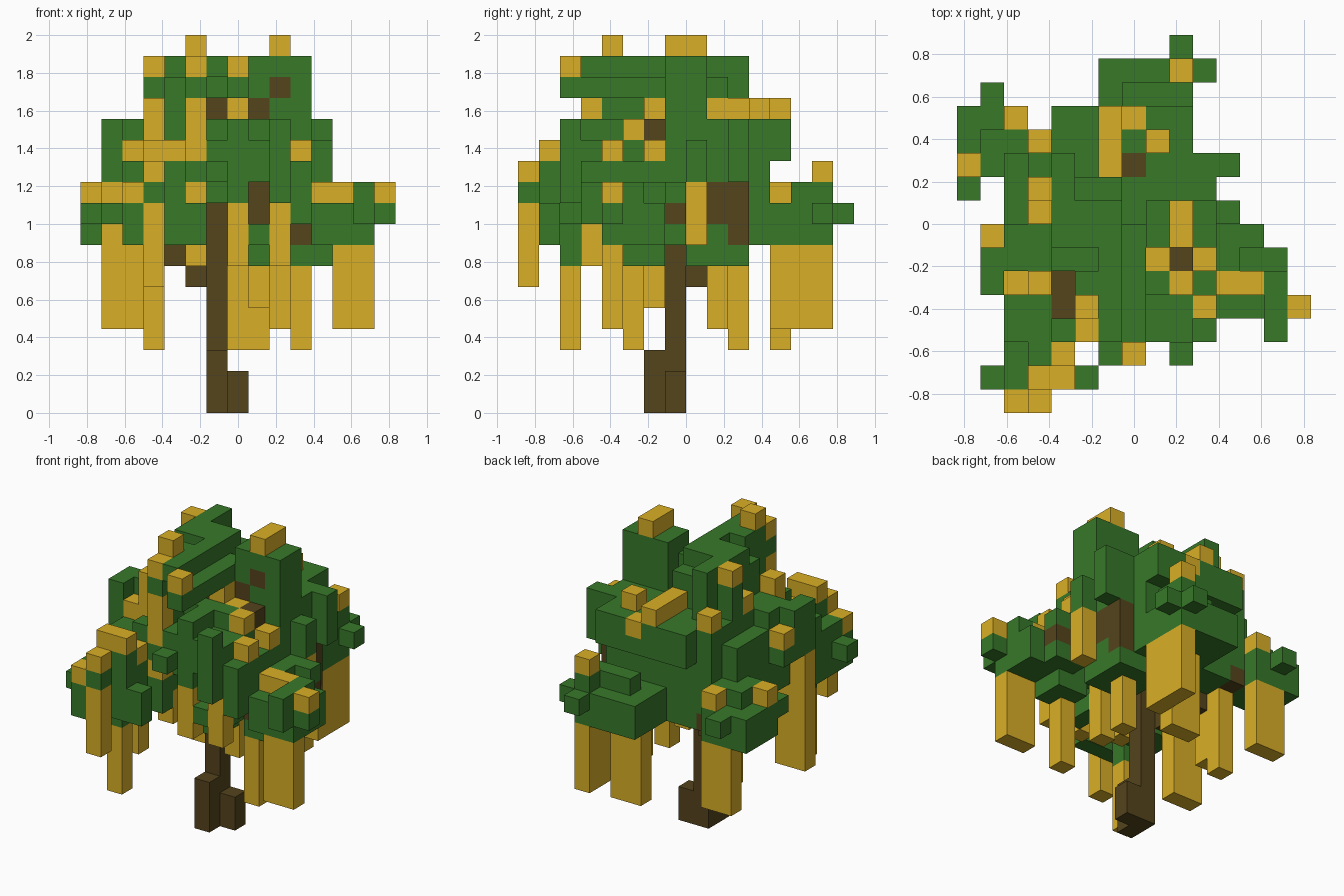
import bpy
import bmesh
from mathutils import Vector

if "Cube" in bpy.data.objects:
    bpy.data.objects.remove(bpy.data.objects["Cube"], do_unlink=True)

CELL = 2 / 18
cells = {}   # grid cell -> part name


def span(value):
    low, high = value if isinstance(value, tuple) else (value, value)
    return range(low, high + 1)


def fill(part, x, y, z):
    for i in span(x):
        for j in span(y):
            for k in span(z):
                cells[i, j, k] = part


def leaf(x, y, z):
    fill("foliage", x, y, z)


def vine(x, y, z):
    fill("hanging_vines", x, y, z)


def bloom(x, y, z):
    fill("blossoms", x, y, z)


def wood(x, y, z):
    fill("trunk", x, y, z)


# main canopy body, widest in the middle, open around the trunk
leaf(x=(2, 10), y=(4, 9), z=10)
leaf(x=(2, 5), y=(3, 9), z=9)
leaf(x=(7, 10), y=(4, 9), z=9)
leaf(x=(3, 9), y=(10, 11), z=(8, 10))
leaf(x=(2, 10), y=(5, 8), z=11)
leaf(x=(5, 9), y=(3, 5), z=(11, 12))
leaf(x=(5, 9), y=5, z=13)
leaf(x=(3, 9), y=(6, 11), z=(11, 13))
leaf(x=(4, 9), y=12, z=(12, 13))
leaf(x=(2, 3), y=(3, 4), z=(8, 11))
leaf(x=(2, 3), y=(8, 10), z=(9, 12))
leaf(x=10, y=(3, 4), z=(9, 11))
leaf(x=10, y=(5, 6), z=(8, 11))
leaf(x=10, y=(7, 10), z=(9, 13))
leaf(x=11, y=10, z=(11, 13))
leaf(x=11, y=8, z=(9, 12))
leaf(x=(8, 10), y=(8, 10), z=(7, 8))
leaf(x=7, y=(3, 4), z=(8, 12))
leaf(x=9, y=(3, 4), z=(8, 12))
leaf(x=8, y=(3, 4), z=8)
leaf(x=8, y=(4, 5), z=7)

# left side bulge
leaf(x=(1, 2), y=6, z=(11, 13))
leaf(x=1, y=5, z=(11, 13))
leaf(x=2, y=7, z=(11, 13))
leaf(x=1, y=7, z=11)

# upper left crown
leaf(x=(4, 6), y=(6, 9), z=(14, 15))
leaf(x=4, y=(9, 10), z=(14, 16))
leaf(x=3, y=9, z=(14, 15))
leaf(x=(4, 6), y=(7, 8), z=16)
leaf(x=5, y=(3, 5), z=(13, 16))
leaf(x=6, y=(4, 6), z=15)
leaf(x=6, y=(3, 6), z=16)
leaf(x=7, y=(3, 5), z=13)
leaf(x=7, y=(2, 7), z=15)

# upper right crown
leaf(x=(9, 10), y=(7, 8), z=(12, 16))
leaf(x=8, y=(7, 8), z=(14, 16))

# front left clump
leaf(x=1, y=1, z=9)
leaf(x=2, y=(0, 2), z=(8, 9))
leaf(x=(2, 3), y=(1, 2), z=(8, 10))
leaf(x=(3, 4), y=1, z=(8, 11))
leaf(x=3, y=2, z=(7, 11))
leaf(x=4, y=2, z=(9, 10))
leaf(x=5, y=1, z=(8, 9))
leaf(x=3, y=0, z=10)

# front shoots
leaf(x=6, y=2, z=11)
leaf(x=9, y=2, z=(10, 13))
leaf(x=(4, 5), y=3, z=(8, 12))

# front right clump
leaf(x=(11, 12), y=(4, 6), z=(8, 9))
leaf(x=(11, 12), y=7, z=(8, 9))
leaf(x=12, y=7, z=10)
leaf(x=13, y=(4, 6), z=(8, 9))
leaf(x=13, y=3, z=(9, 10))
leaf(x=13, y=(4, 5), z=10)
leaf(x=11, y=(6, 7), z=10)
leaf(x=14, y=4, z=9)
leaf(x=(10, 11), y=(5, 6), z=7)

# back left clump
leaf(x=(0, 2), y=(10, 12), z=(8, 9))
leaf(x=(1, 2), y=(10, 11), z=10)
leaf(x=0, y=9, z=9)
leaf(x=1, y=13, z=9)

# back right clump
leaf(x=(6, 9), y=(12, 14), z=(8, 9))
leaf(x=(7, 9), y=13, z=10)
leaf(x=9, y=14, z=10)
leaf(x=10, y=14, z=9)
leaf(x=9, y=15, z=9)

# trunk, foot and branches
wood(x=6, y=6, z=(0, 2))
wood(x=7, y=7, z=(0, 1))
wood(x=6, y=7, z=(0, 9))
wood(x=5, y=8, z=6)
wood(x=4, y=9, z=7)
wood(x=8, y=4, z=(9, 10))
wood(x=8, y=(9, 10), z=(9, 10))
wood(x=10, y=(9, 10), z=(9, 10))
wood(x=10, y=10, z=8)
wood(x=10, y=5, z=8)
wood(x=12, y=7, z=9)
wood(x=3, y=11, z=8)
wood(x=7, y=10, z=13)
wood(x=4, y=(4, 5), z=11)
wood(x=6, y=6, z=14)
wood(x=8, y=7, z=14)
wood(x=9, y=6, z=13)
wood(x=9, y=7, z=15)

# hanging vines
vine(x=3, y=0, z=(6, 9))
vine(x=3, y=2, z=(3, 6))
vine(x=3, y=5, z=(11, 14))
vine(x=3, y=9, z=(4, 8))
vine(x=3, y=10, z=(3, 7))
vine(x=1, y=5, z=(4, 10))
vine(x=2, y=5, z=(4, 8))
vine(x=(1, 2), y=12, z=(4, 7))
vine(x=5, y=4, z=(7, 8))
vine(x=7, y=3, z=(7, 9))
vine(x=9, y=3, z=(7, 9))
vine(x=8, y=6, z=(5, 8))
vine(x=(7, 8), y=12, z=(3, 7))
vine(x=9, y=9, z=(4, 7))
vine(x=9, y=(12, 14), z=(4, 7))
vine(x=10, y=5, z=(3, 6))
vine(x=(12, 13), y=4, z=(4, 7))
vine(x=11, y=8, z=(8, 10))
vine(x=5, y=3, z=(12, 14))

# blossoms on the crown
bloom(x=5, y=4, z=17)
bloom(x=9, y=(7, 8), z=17)
bloom(x=3, y=9, z=16)
bloom(x=3, y=8, z=14)
bloom(x=3, y=11, z=14)
bloom(x=5, y=3, z=16)
bloom(x=7, y=2, z=16)
bloom(x=7, y=6, z=14)
bloom(x=6, y=(9, 12), z=14)
bloom(x=8, y=11, z=14)
bloom(x=8, y=6, z=13)
bloom(x=7, y=12, z=13)

# blossoms on the lower clumps
bloom(x=2, y=0, z=10)
bloom(x=3, y=0, z=11)
bloom(x=(3, 4), y=1, z=12)
bloom(x=4, y=2, z=11)
bloom(x=5, y=3, z=10)
bloom(x=2, y=5, z=12)
bloom(x=1, y=7, z=12)
bloom(x=0, y=10, z=10)
bloom(x=2, y=12, z=10)
bloom(x=9, y=5, z=13)
bloom(x=10, y=4, z=12)
bloom(x=10, y=6, z=12)
bloom(x=(11, 12), y=5, z=10)
bloom(x=14, y=4, z=10)
bloom(x=9, y=14, z=11)


def material(name, colour):
    mat = bpy.data.materials.new(name)
    mat.use_nodes = True
    mat.diffuse_color = colour
    mat.node_tree.nodes["Principled BSDF"].inputs["Base Color"].default_value = colour
    return mat


green = material("leaf_green", (0.038, 0.19, 0.022, 1))
gold = material("golden_yellow", (0.7, 0.43, 0.02, 1))
brown = material("bark_brown", (0.09, 0.058, 0.012, 1))

DIRECTIONS = [Vector(d) for d in ((1, 0, 0), (-1, 0, 0), (0, 1, 0),
                                  (0, -1, 0), (0, 0, 1), (0, 0, -1))]
ORIGIN = Vector((7, 7.5, -0.5))


def build(part, mat):
    """Make one mesh from the open sides of the part's cells."""
    bm = bmesh.new()
    for cell, owner in cells.items():
        if owner != part:
            continue
        centre = Vector(cell) - ORIGIN
        for d in DIRECTIONS:
            if tuple(int(c) for c in Vector(cell) + d) in cells:
                continue
            u = Vector((d.y, d.z, d.x))
            v = d.cross(u)
            corners = (-u - v, u - v, u + v, v - u)
            bm.faces.new([bm.verts.new((centre + (d + c) / 2) * CELL) for c in corners])
    bmesh.ops.remove_doubles(bm, verts=bm.verts, dist=CELL / 100)
    mesh = bpy.data.meshes.new(part)
    bm.to_mesh(mesh)
    bm.free()
    mesh.materials.append(mat)
    bpy.context.collection.objects.link(bpy.data.objects.new(part, mesh))


build("foliage", green)
build("hanging_vines", gold)
build("blossoms", gold)
build("trunk", brown)
